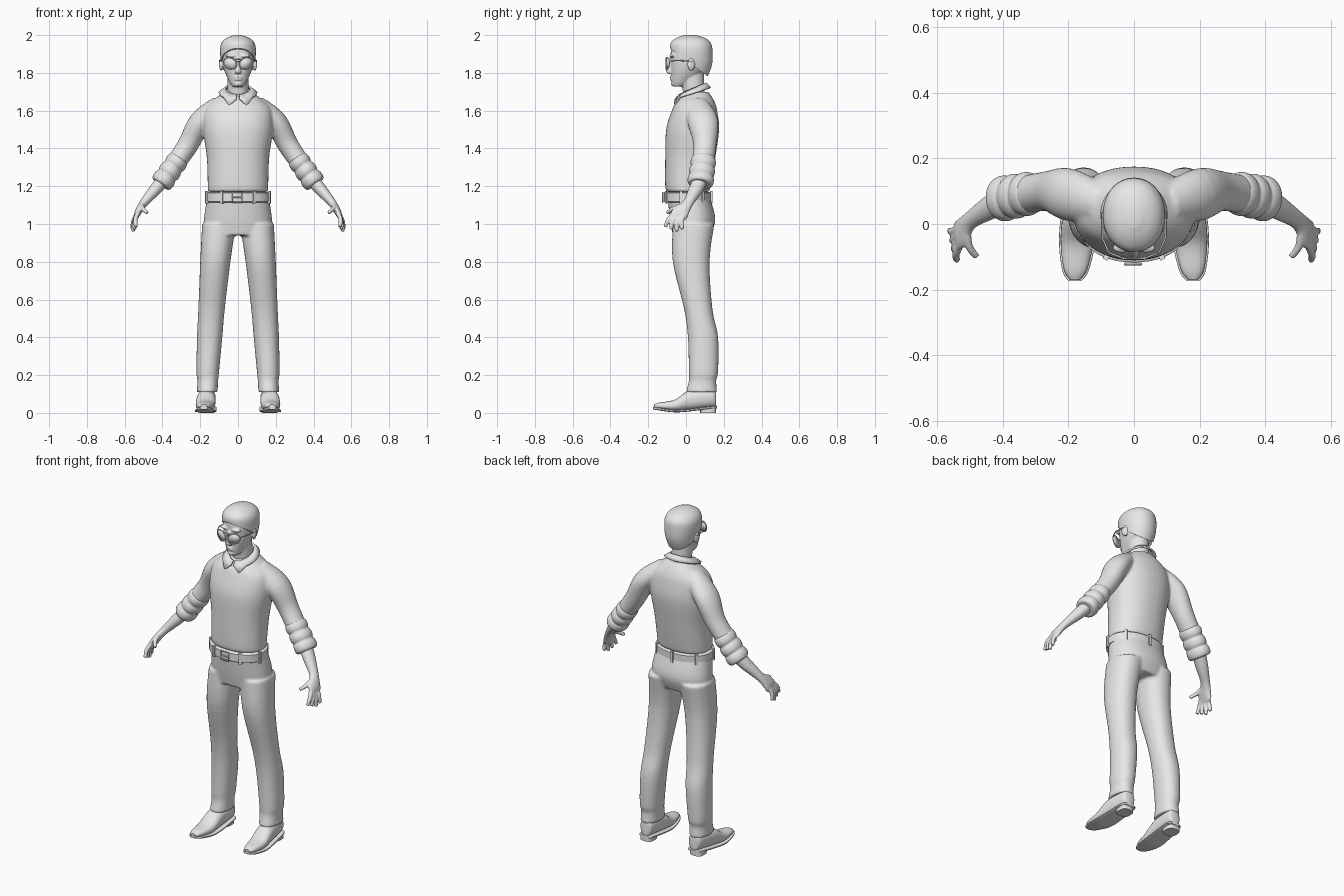
import bpy, bmesh, math
from mathutils import Vector, Matrix

if "Cube" in bpy.data.objects:
    bpy.data.objects.remove(bpy.data.objects["Cube"])

grey = bpy.data.materials.new("light_grey")
grey.use_nodes = True
grey.diffuse_color = (.8, .8, .8, 1)
grey.node_tree.nodes["Principled BSDF"].inputs["Base Color"].default_value = grey.diffuse_color

X, Y, Z = Matrix.Identity(3)
LEFT, RIGHT = 1, -1
SIDES = (LEFT, RIGHT)


def spline(rows, steps):
    """Catmull-Rom resampling of rows of numbers."""
    out = []
    last = len(rows) - 1
    for i in range(last):
        before, start, end, after = rows[max(i - 1, 0)], rows[i], rows[i + 1], rows[min(i + 2, last)]
        for t in (step / steps for step in range(steps)):
            row = []
            for p, q, r, s in zip(before, start, end, after):
                bend = 2 * p - 5 * q + 4 * r - s + t * (3 * (q - r) + s - p)
                row.append(q + t * (r - p + t * bend) / 2)
            out.append(row)
    return out + [list(rows[last])]


def slab(z, half, front, back, x=0):
    """Level cross-section given by its half width, front and back."""
    return (x, (front + back) / 2, z, half, (back - front) / 2)


def loft(bm, rows, axes=(X, Y), steps=5, sides=28, power=2, side=LEFT):
    """Skin rings (x, y, z, radius, radius); axes=None turns rings along the path."""
    rows = spline(rows, steps)
    points = [Vector(row[:3]) for row in rows]
    rings = []
    for i, (point, row) in enumerate(zip(points, rows)):
        if axes:
            u, v = axes
        else:
            tangent = (points[min(i + 1, len(points) - 1)] - points[max(i - 1, 0)]).normalized()
            u = (Y - tangent * tangent.y).normalized()
            v = tangent.cross(u)
        ring = []
        for j in range(sides):
            angle = math.tau * j / sides
            c, s = (math.copysign(abs(w) ** (2 / power), w) for w in (math.cos(angle), math.sin(angle)))
            place = point + u * row[3] * c + v * row[4] * s
            place.x *= side
            ring.append(bm.verts.new(place))
        rings.append(ring)
    for low, high in zip(rings, rings[1:]):
        for j in range(sides):
            bm.faces.new((low[j], low[j - 1], high[j - 1], high[j]))
    bm.faces.new(rings[0])
    bm.faces.new(rings[-1])


def placed(center, radii, turn=0):
    return Matrix.Translation(center) @ Matrix.Rotation(turn, 4, 'Z') @ Matrix.Diagonal((*radii, 1))


def blob(bm, center, radii, turn=0):
    bmesh.ops.create_uvsphere(bm, u_segments=20, v_segments=12, radius=1, matrix=placed(center, radii, turn))


def finish(name, bm, voxel=0, thickness=0):
    """Make the object; a voxel size fuses its overlapping pieces softly."""
    bmesh.ops.recalc_face_normals(bm, faces=bm.faces[:])
    mesh = bpy.data.meshes.new(name)
    bm.to_mesh(mesh)
    bm.free()
    mesh.materials.append(grey)
    obj = bpy.data.objects.new(name, mesh)
    bpy.context.collection.objects.link(obj)
    bpy.ops.object.select_all(action='DESELECT')
    obj.select_set(True)
    bpy.context.view_layer.objects.active = obj
    if voxel:
        fuse = obj.modifiers.new("fuse", 'REMESH')
        fuse.mode, fuse.voxel_size, fuse.use_smooth_shade = 'VOXEL', voxel, True
        soften = obj.modifiers.new("soften", 'SMOOTH')
        soften.iterations = 3
    else:
        bpy.ops.object.shade_smooth_by_angle(angle=math.radians(40))
    if thickness:
        shell = obj.modifiers.new("thickness", 'SOLIDIFY')
        shell.thickness, shell.offset = thickness, 0


def wire(name, paths, radius, cyclic=False):
    curve = bpy.data.curves.new(name, 'CURVE')
    curve.dimensions, curve.bevel_depth, curve.bevel_resolution = '3D', radius, 2
    curve.use_fill_caps = True
    for path in paths:
        strand = curve.splines.new('POLY')
        strand.points.add(len(path) - 1)
        for point, place in zip(strand.points, path):
            point.co = (*place, 1)
        strand.use_cyclic_u = cyclic
    curve.materials.append(grey)
    bpy.context.collection.objects.link(bpy.data.objects.new(name, curve))


# Sweater: torso and upper sleeves fused together
bm = bmesh.new()
loft(bm, [slab(1.17, .16, -.1, .12), slab(1.2, .16, -.11, .13), slab(1.35, .165, -.11, .155),
          slab(1.5, .185, -.105, .175), slab(1.6, .18, -.075, .165), slab(1.65, .14, -.05, .15),
          slab(1.7, .07, 0, .12)], sides=40, power=2.2)
for side in SIDES:
    loft(bm, [(.1, .06, 1.63, .06, .05), (.2, .09, 1.54, .08, .06), (.27, .1, 1.41, .06, .055),
              (.37, .08, 1.27, .06, .05)], axes=None, side=side)
finish("sweater", bm, voxel=.008)

# Rolled sleeve cuffs: three folds that widen towards the forearm
bm = bmesh.new()
cuff_top, cuff_end = Vector((.31, .095, 1.35)), Vector((.41, .075, 1.21))
folds, rings = 3, 24
cuff = []
for i in range(rings + 1):
    t = i / rings
    radius = .055 + .004 * t + .012 * math.sqrt(abs(math.sin(math.pi * folds * t)))
    cuff.append((*cuff_top.lerp(cuff_end, t), radius, radius * .87))
for side in SIDES:
    loft(bm, cuff, axes=None, steps=1, side=side)
finish("sleeve_cuffs", bm, voxel=.005)

# Forearms, palms, fingers and thumbs
bm = bmesh.new()
digits = [(Vector((.53, -.06 + .017 * i, 1.06)), Vector((.54 + .007 * i, -.11 + .03 * i, .96 + .012 * abs(i - 2))))
          for i in range(4)]
digits.append((Vector((.51, -.02, 1.1)), Vector((.48, -.1, 1.06))))
for side in SIDES:
    loft(bm, [(.39, .08, 1.24, .04, .036), (.44, .05, 1.18, .037, .032), (.5, .01, 1.11, .028, .022),
              (.53, -.03, 1.06, .046, .018), (.54, -.04, 1.03, .04, .01)], axes=None, side=side)
    for base, tip in digits:
        knuckle = base.lerp(tip, .5) + (X - Y) * .008
        loft(bm, [(*place, radius, radius) for place, radius in ((base, .013), (knuckle, .012), (tip, .01))],
             axes=None, sides=12, side=side)
finish("forearms_and_hands", bm, voxel=.0045)

# Trousers: hips and both legs fused together
bm = bmesh.new()
loft(bm, [slab(1.16, .16, -.1, .12), slab(1.03, .18, -.085, .155), slab(.94, .18, -.07, .13)],
     sides=40, power=2.2)
for side in SIDES:
    loft(bm, [slab(1, .09, -.07, .15, x=.1), slab(.8, .08, -.07, .125, x=.12), slab(.55, .07, -.01, .14, x=.14),
              slab(.4, .067, .01, .17, x=.15), slab(.22, .06, .015, .17, x=.16),
              slab(.17, .055, .015, .16, x=.16), slab(.11, .055, 0, .165, x=.163)], power=2.2, side=side)
finish("trousers", bm, voxel=.008)

# Belt, loops and buckle
bm = bmesh.new()
loft(bm, [slab(z, .162 + grow, -.11 - grow, .124 + grow)
          for z, grow in ((1.115, 0), (1.12, .007), (1.165, .007), (1.17, 0))], steps=1, sides=48, power=2.2)
finish("belt", bm)
bm = bmesh.new()
for angle in (math.radians(a) for a in (30, 75, 130, 180, 230, 285, 330)):
    center = (.171 * math.sin(angle), .007 - .126 * math.cos(angle), 1.142)
    bmesh.ops.create_cube(bm, size=2, matrix=placed(center, (.008, .007, .033), angle))
finish("belt_loops", bm)
left, right, low, high, front = -.028, .022, 1.115, 1.168, -.122
middle = (low + high) / 2
wire("belt_buckle", [[(left, front, low), (right, front, low), (right, front, high), (left, front, high)],
                     [(left, front, middle), (right, front, middle)]], .004, cyclic=True)

# Shoes, with soles following their underside, and heel blocks
shoes, soles = bmesh.new(), bmesh.new()
upper, under = [], []
for y, half, bottom, top in ((.16, .02, .03, .11), (.14, .04, .03, .13), (.02, .05, .015, .12),
                             (-.06, .05, .01, .07), (-.14, .035, .02, .055), (-.17, .015, .026, .045)):
    x = .17 - .06 * y
    upper.append((x, y, (bottom + top) / 2, half, (top - bottom) / 2))
    under.append((x, y * 1.02, bottom, half + .005, .007))
for side in SIDES:
    loft(shoes, upper, axes=(X, Z), power=2.3, side=side)
    loft(soles, under, axes=(X, Z), power=4, side=side)
    loft(soles, [slab(z, .04, .075, .16, x=.165) for z in (0, .03)], steps=1, power=3, side=side)
finish("shoes", shoes)
finish("soles_and_heels", soles)

# Head: neck, skull, nose, lips, chin, brows and ears fused together
bm = bmesh.new()
loft(bm, [slab(1.65, .056, -.01, .1), slab(1.8, .055, -.03, .095)])
loft(bm, [slab(1.727, .028, -.068, -.01), slab(1.75, .045, -.075, .025), slab(1.83, .078, -.08, .118),
          slab(1.92, .085, -.08, .13), slab(1.97, .07, -.06, .11), slab(1.99, .03, 0, .05)], power=2.2)
loft(bm, [slab(1.88, .01, -.09, -.06), slab(1.81, .017, -.106, -.07), slab(1.795, .014, -.09, -.06)], sides=16)
for z in (1.766, 1.778):
    blob(bm, (0, -.074, z), (.023, .012, .006))
blob(bm, (0, -.062, 1.742), (.022, .018, .014))
for side in SIDES:
    blob(bm, (side * .036, -.073, 1.89), (.03, .015, .009))
    blob(bm, (side * .089, .028, 1.845), (.011, .021, .034), side / 4)
finish("head", bm, voxel=.0045)

# Hair cap, cut along a line from the forehead to the nape
bm = bmesh.new()
loft(bm, [slab(1.75, .06, -.02, .1), slab(1.84, .087, -.08, .137), slab(1.92, .095, -.085, .14),
          slab(1.96, .086, -.08, .13), slab(1.985, .06, -.05, .1), slab(2, .02, -.01, .05)], sides=48, power=2.1)
cut = bmesh.ops.bisect_plane(bm, geom=bm.verts[:] + bm.edges[:] + bm.faces[:], plane_co=(0, -.085, 1.93),
                             plane_no=(0, .16, .215), clear_inner=True)
rim = [item for item in cut["geom_cut"] if isinstance(item, bmesh.types.BMEdge)]
bmesh.ops.holes_fill(bm, edges=rim, sides=0)
finish("hair", bm)

# Shirt collar: tilted band, open in front, with pointed wings
bm = bmesh.new()
strips = []
count, gap = 48, .1
for i in range(count + 1):
    angle = gap + (math.tau - 2 * gap) * i / count
    c, s = math.cos(angle), math.sin(angle)
    from_front = min(angle, math.tau - angle)
    z = 1.715 - .03 * c
    drop = .024 + .036 * math.exp(-((from_front - .5) / .22) ** 2)
    flare = min(1, .3 + from_front * 1.5)
    strips.append((bm.verts.new((.064 * s, .035 - .069 * c, z)),
                   bm.verts.new(((.066 + .034 * flare) * s, .03 - (.075 + .024 * flare) * c, z - drop))))
for (a, b), (c, d) in zip(strips, strips[1:]):
    bm.faces.new((a, b, d, c))
finish("shirt_collar", bm, thickness=.01)

# Glasses: teardrop lenses, rims, bridge bars and temples
rims = []
bm = bmesh.new()
count = 28
for side in SIDES:
    ring = []
    for angle in (math.tau * i / count for i in range(count)):
        x = .042 + .034 * math.cos(angle) + .005 * math.sin(angle)
        ring.append((side * x, -.106 + .4 * max(0, x - .03), 1.85 + .031 * math.sin(angle)))
    rims.append(ring)
    bm.faces.new([bm.verts.new(place) for place in ring])
finish("lenses", bm, thickness=.003)
wire("glasses_rims", rims, .003, cyclic=True)
wire("glasses_bridge", [[(side * .014, -.106, z) for side in SIDES] for z in (1.86, 1.874)], .0025)
wire("glasses_temples", [[(side * .077, -.087, 1.863), (side * .097, -.04, 1.866), (side * .097, .035, 1.86)]
                         for side in SIDES], .003)
